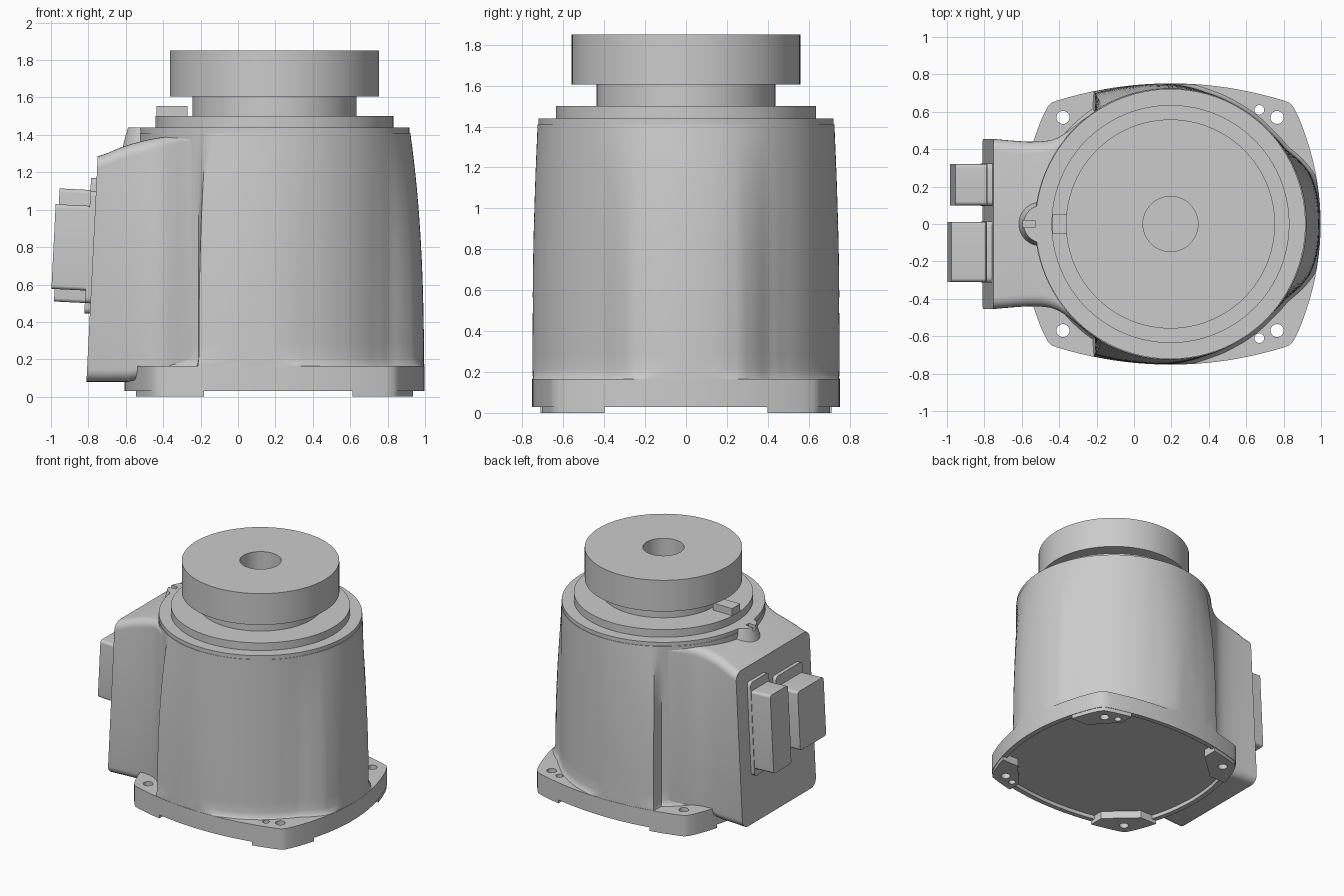
import bpy, bmesh, math
from mathutils import Vector

if "Cube" in bpy.data.objects:
    bpy.data.objects.remove(bpy.data.objects["Cube"], do_unlink=True)

CX = 0.195  # axis of the round body

metal = bpy.data.materials.new("cast_grey")
metal.use_nodes = True
GREY = (0.6, 0.6, 0.6, 1)
metal.diffuse_color = GREY
metal.node_tree.nodes["Principled BSDF"].inputs["Base Color"].default_value = GREY


def smooth(ob, angle=35):
    bpy.ops.object.select_all(action='DESELECT')
    ob.select_set(True)
    bpy.context.view_layer.objects.active = ob
    bpy.ops.object.shade_smooth_by_angle(angle=math.radians(angle))


def loft(name, rings, closed=False):
    """Skin equal-length rings; cap the ends, or join last ring to first."""
    bm = bmesh.new()
    rows = [[bm.verts.new(p) for p in ring] for ring in rings]
    pairs = list(zip(rows, rows[1:]))
    if closed:
        pairs.append((rows[-1], rows[0]))
    else:
        bm.faces.new(rows[0])
        bm.faces.new(rows[-1])
    n = len(rows[0])
    for a, b in pairs:
        for i in range(n):
            j = (i + 1) % n
            bm.faces.new((a[i], a[j], b[j], b[i]))
    bmesh.ops.recalc_face_normals(bm, faces=bm.faces)
    me = bpy.data.meshes.new(name)
    bm.to_mesh(me)
    bm.free()
    me.materials.append(metal)
    ob = bpy.data.objects.new(name, me)
    bpy.context.collection.objects.link(ob)
    smooth(ob)
    return ob


def circle(x, y, z, r, n=96):
    return [(x + r * math.cos(math.tau * i / n), y + r * math.sin(math.tau * i / n), z)
            for i in range(n)]


def disc(name, r, z0, z1, x=CX, y=0, r_top=None, n=96):
    return loft(name, [circle(x, y, z0, r, n), circle(x, y, z1, r_top or r, n)])


def round_rect(a0, a1, b0, b1, r, steps=6):
    """Rounded rectangle as (a, b) pairs."""
    pts = []
    for k, (a, b) in enumerate(((a1 - r, b1 - r), (a0 + r, b1 - r),
                                (a0 + r, b0 + r), (a1 - r, b0 + r))):
        for i in range(steps + 1):
            t = math.pi / 2 * (k + i / steps)
            pts.append((a + r * math.cos(t), b + r * math.sin(t)))
    return pts


def cut(ob, cutter):
    mod = ob.modifiers.new("cut", 'BOOLEAN')
    mod.operation = 'DIFFERENCE'
    mod.object = cutter
    bpy.context.view_layer.objects.active = ob
    bpy.ops.object.modifier_apply(modifier=mod.name)


# Base flange outline: four bowed sides with clipped corners
def end_x(y):
    return 0.803 - 0.13 * (y / 0.6) ** 2


def side_y(dx):
    return 0.752 - 0.09 * (dx / 0.6) ** 2


def quarter(lo_y, lo_dx, n=10):
    pts = [(end_x(y), y) for y in (lo_y + (0.57 - lo_y) * i / n for i in range(n + 1))]
    pts += [(0.658, 0.625), (0.636, 0.649)]
    pts += [(d, side_y(d)) for d in (0.6 - (0.6 - lo_dx) * i / n for i in range(n + 1))]
    return pts


q = quarter(0, 0)
half = q + [(-x, y) for x, y in reversed(q[:-1])]
outline = half + [(x, -y) for x, y in reversed(half[1:-1])]


def flat(pts, z, s=1.0):
    return [(CX + x * s, y * s, z) for x, y in pts]


# Flange with a shallow recess underneath
flange = loft("base_flange", [flat(outline, 0.06, 0.95), flat(outline, 0.03, 0.95),
                              flat(outline, 0.03), flat(outline, 0.165)])

# Corner feet, clipped on the inside
feet = []
for sx, side, inner in ((1, "left", 0.42), (-1, "right", 0.38)):
    for sy, end in ((-1, "front"), (1, "back")):
        shape = [(inner, 0.6), (0.6, 0.4)] + quarter(0.4, inner)
        pts = [(x * sx, y * sy) for x, y in shape]
        feet.append(loft(f"foot_{end}_{side}", [flat(pts, 0, 0.995), flat(pts, 0.09, 0.995)]))

# Bolt and dowel holes
for x, y, r in ((-0.38, 0.57, 0.035), (0.765, 0.57, 0.035), (0.67, 0.61, 0.026)):
    for s in (-1, 1):
        hole = disc("hole_cutter", r, -0.1, 0.3, x, y * s, n=24)
        for ob in [flange] + feet:
            corner = ob.data.vertices[0].co
            if ob is flange or (corner.y * s > 0 and (corner.x - CX) * (x - CX) > 0):
                cut(ob, hole)
        bpy.data.objects.remove(hole, do_unlink=True)
for ob in [flange] + feet:
    smooth(ob)

# Main body: round at the top, flaring out to the flange at three sides
R = 0.725
FLARE = [(0, 0.8), (12, 0.802), (20, 0.795), (26, 0.77), (33, 0.735), (42, R), (62, R),
         (75, 0.73), (90, 0.75), (105, 0.767), (114, 0.79), (120, 0.81),
         (122, 0.76), (124, R), (180, R)]


def flare_radius(deg):
    for (a, ra), (b, rb) in zip(FLARE, FLARE[1:]):
        if deg <= b:
            return ra + (rb - ra) * (deg - a) / (b - a)


def inside_flange(r, t):
    """Largest radius up to r that stays within the flange outline."""
    c, s = abs(math.cos(t)), abs(math.sin(t))
    while r * c > end_x(r * s) - 0.002 or r * s > side_y(r * c) - 0.002:
        r -= 0.001
    return r


def body_ring(z):
    ring = []
    for i in range(180):
        deg = i * 2
        t = math.radians(deg)
        wide = flare_radius(min(deg, 360 - deg))
        r = R + (wide - R) * (1 - (z / 1.42) ** 2.7)
        r += max(0, (0.21 - z) / 0.045) ** 2 * 0.018
        r = inside_flange(r, t)
        ring.append((CX + r * math.cos(t), r * math.sin(t), z))
    return ring


levels = [0.165, 0.173, 0.185, 0.21] + [0.21 + 1.2 * i / 16 for i in range(1, 17)]
loft("main_body", [body_ring(z) for z in levels])

# Stepped collar, neck and top disc
disc("body_rim", 0.722, 1.405, 1.44)
disc("collar", 0.636, 1.43, 1.5)
disc("neck", 0.438, 1.49, 1.61)
loft("top_disc", [circle(CX, 0, z, r) for r, z in
                  ((0.147, 1.605), (0.559, 1.605), (0.559, 1.85), (0.147, 1.85))], closed=True)


def box(name, x0, x1, y0, y1, z0, z1):
    return loft(name, [[(x, y0, z0), (x, y1, z0), (x, y1, z1), (x, y0, z1)] for x in (x0, x1)])


box("stop_tab", -0.435, -0.27, -0.05, 0.05, 1.495, 1.555)

# Small boss with a slot behind the collar
boss = disc("pin_boss", 0.14, 1.28, 1.44, -0.49, 0, 0.1, n=48)
slot = box("slot_cutter", -0.7, -0.53, -0.018, 0.018, 1.41, 1.5)
cut(boss, slot)
bpy.data.objects.remove(slot, do_unlink=True)
smooth(boss)

# Terminal housing with a leaning end face: x, half width, top height
rings = []
for x, w, top in ((-0.75, 0.455, 1.285), (-0.7, 0.45, 1.302), (-0.64, 0.445, 1.328),
                  (-0.57, 0.44, 1.352), (-0.5, 0.441, 1.37), (-0.45, 0.447, 1.38),
                  (-0.41, 0.46, 1.386), (-0.37, 0.483, 1.391), (-0.32, 0.522, 1.396),
                  (-0.27, 0.56, 1.4), (-0.2, 0.604, 1.404), (-0.12, 0.643, 1.408)):
    lean = max(0, (-0.5 - x) / 0.25) * 0.05
    low = 0.08 if x < -0.52 else 0.1
    corner = 0.065 if x < -0.5 else 0.065 - 0.12 * (x + 0.5)
    rings.append([(x - lean * (1.285 - z), y, z)
                  for y, z in round_rect(-w, w, low, top, corner)])
loft("terminal_housing", rings)

# Connectors standing square to the leaning end face
OUT = Vector((-1, 0, 0.05)).normalized()
UP = Vector((0.05, 0, 1)).normalized()
FOOT = Vector((-0.81, 0, 0.08))


def plate(name, d0, d1, y0, y1, h0, h1, r):
    shape = round_rect(y0, y1, h0, h1, r)
    loft(name, [[FOOT + OUT * d + UP * h + Vector((0, y, 0)) for y, h in shape]
                for d in (d0, d1)])


plate("narrow_connector_flange", -0.01, 0.03, 0.096, 0.324, 0.365, 1.09, 0.03)
plate("narrow_connector", 0.02, 0.195, 0.1, 0.32, 0.42, 1.025, 0.02)
plate("wide_connector_flange", -0.01, 0.03, -0.314, 0.014, 0.42, 1.02, 0.03)
plate("wide_connector", 0.02, 0.212, -0.31, 0.01, 0.487, 0.94, 0.02)
